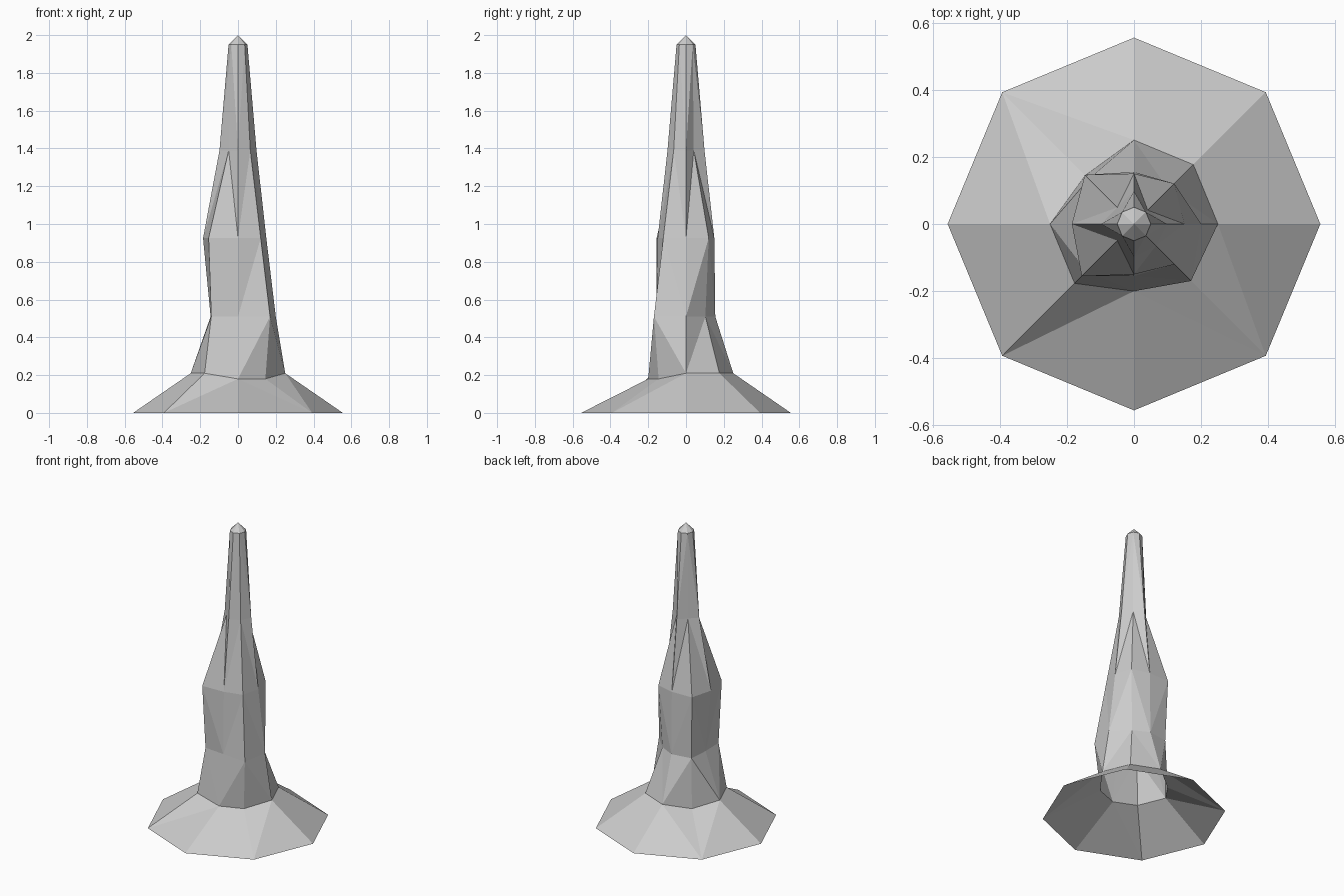
import bpy
import bmesh
from math import cos, sin, pi

if "Cube" in bpy.data.objects:
    bpy.data.objects.remove(bpy.data.objects["Cube"], do_unlink=True)

SIDES = 8
EAST, NORTHEAST, NORTH, NORTHWEST, WEST, SOUTHWEST, SOUTH, SOUTHEAST = range(SIDES)


def make_material(name, value):
    material = bpy.data.materials.new(name)
    material.use_nodes = True
    colour = (value, value, value, 1)
    material.diffuse_color = colour
    material.node_tree.nodes["Principled BSDF"].inputs["Base Color"].default_value = colour
    return material


def add_ring(mesh, height, radius, bumps=None, drops=None):
    """Octagonal ring with individual radii and lowered corners."""
    bumps, drops = bumps or {}, drops or {}
    ring = []
    for side in range(SIDES):
        angle = 2 * pi * side / SIDES
        reach = bumps.get(side, radius)
        level = height - drops.get(side, 0)
        ring.append(mesh.verts.new((reach * cos(angle), reach * sin(angle), level)))
    return ring


def bridge_rings(mesh, lower, upper, corner_is_low=False):
    """Join two rings with triangles whose diagonals meet at the corners."""
    for side in range(SIDES):
        following = (side + 1) % SIDES
        a, b, c, d = lower[side], lower[following], upper[following], upper[side]
        starts_on_corner = side % 2 == 1
        if starts_on_corner == corner_is_low:
            triangles = ((a, b, c), (a, c, d))
        else:
            triangles = ((a, b, d), (b, c, d))
        for triangle in triangles:
            mesh.faces.new(triangle)


mesh = bmesh.new()

# Flared foot, open underneath
foot = add_ring(mesh, 0, 0.555)
neck = add_ring(mesh, 0.21, 0.25,
                {NORTHWEST: 0.205, SOUTH: 0.2, SOUTHEAST: 0.205},
                {NORTHWEST: 0.03, SOUTH: 0.03, SOUTHEAST: 0.03})

# Knobbly shaft
waist = add_ring(mesh, 0.51, 0.155,
                 {EAST: 0.2, NORTHEAST: 0.145, NORTHWEST: 0.19, WEST: 0.145,
                  SOUTHWEST: 0.2, SOUTHEAST: 0.24})
shoulder = add_ring(mesh, 0.925, 0.15,
                    {NORTHEAST: 0.17, NORTHWEST: 0.207, WEST: 0.185,
                     SOUTHWEST: 0.22, SOUTHEAST: 0.17})

# Notched upper spire and pointed tip
notches = add_ring(mesh, 1.39, 0.098,
                   {NORTHEAST: 0.058, NORTHWEST: 0.07, SOUTHWEST: 0.07, SOUTHEAST: 0.092})
crown = add_ring(mesh, 1.95, 0.05)
tip = mesh.verts.new((0, 0, 2))

bridge_rings(mesh, foot, neck, corner_is_low=True)
shaft_rings = [neck, waist, shoulder, notches, crown]
for lower, upper in zip(shaft_rings, shaft_rings[1:]):
    bridge_rings(mesh, lower, upper)
for side in range(SIDES):
    mesh.faces.new((crown[side], crown[(side + 1) % SIDES], tip))

data = bpy.data.meshes.new("stone_spire")
mesh.to_mesh(data)
mesh.free()
data.materials.append(make_material("grey stone", 0.6))
spire = bpy.data.objects.new("stone_spire", data)
bpy.context.collection.objects.link(spire)
